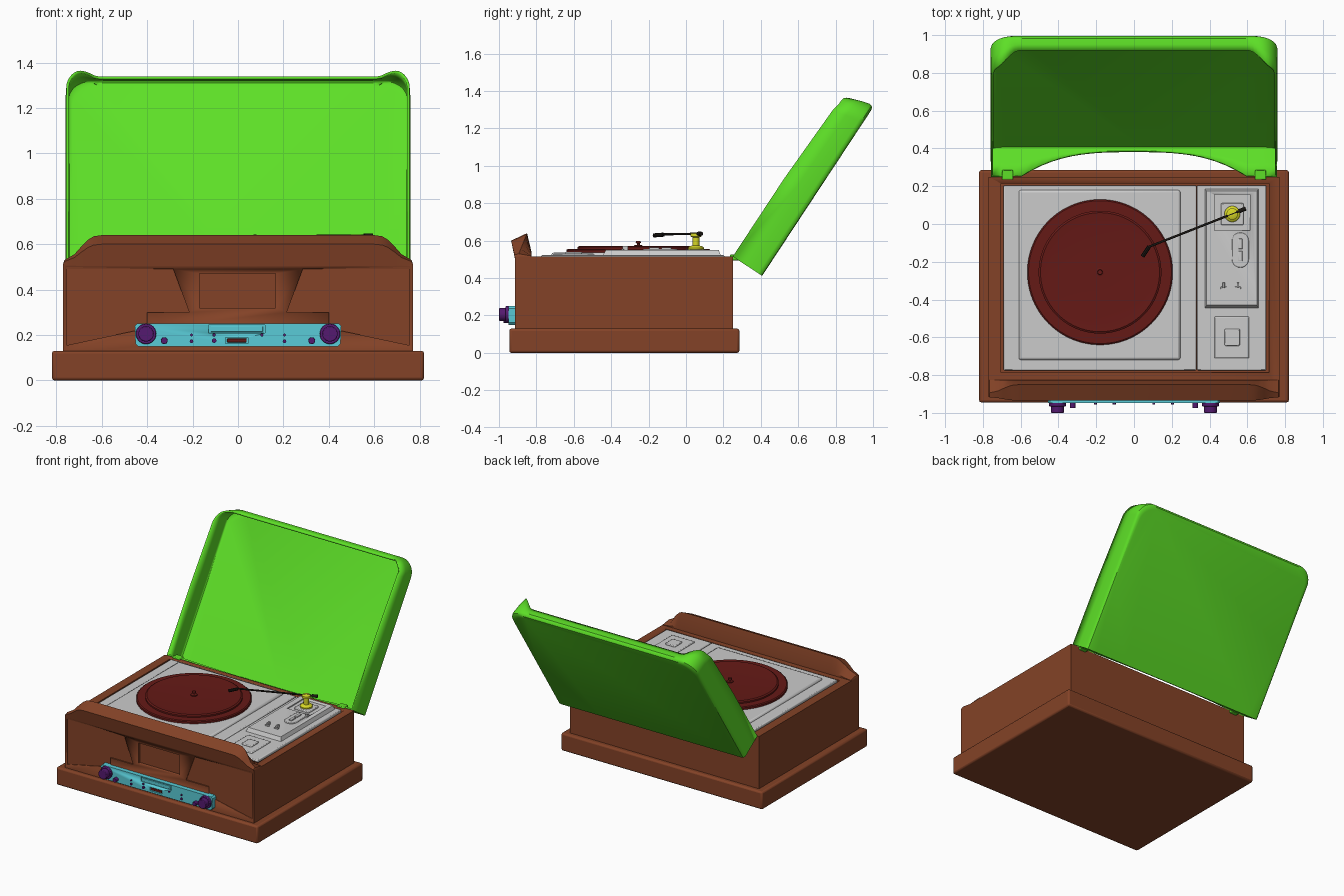
import bpy, bmesh
from math import sin, cos, pi, atan2, hypot
from mathutils import Vector, Matrix

if "Cube" in bpy.data.objects:
    bpy.data.objects.remove(bpy.data.objects["Cube"])


def material(name, rgb):
    m = bpy.data.materials.new(name)
    m.diffuse_color = (*rgb, 1)
    m.use_nodes = True
    m.node_tree.nodes["Principled BSDF"].inputs["Base Color"].default_value = m.diffuse_color
    return m


WOOD = material("wood", (0.23, 0.055, 0.02))
GREEN = material("lid_green", (0.11, 0.74, 0.02))
CYAN = material("panel_cyan", (0.1, 0.6, 0.68))
PURPLE = material("knob_purple", (0.09, 0.01, 0.16))
RED = material("platter_red", (0.13, 0.01, 0.008))
YELLOW = material("pivot_yellow", (0.68, 0.68, 0.02))
BLACK = material("arm_black", (0.01, 0.008, 0.006))


def finish(bm, name, mat=None, bevel=0, segs=2):
    bmesh.ops.recalc_face_normals(bm, faces=bm.faces)
    me = bpy.data.meshes.new(name)
    bm.to_mesh(me)
    bm.free()
    ob = bpy.data.objects.new(name, me)
    bpy.context.collection.objects.link(ob)
    if mat:
        me.materials.append(mat)
    if bevel:
        b = ob.modifiers.new("bevel", 'BEVEL')
        b.width, b.segments = bevel, segs
    bpy.ops.object.select_all(action='DESELECT')
    bpy.context.view_layer.objects.active = ob
    ob.select_set(True)
    bpy.ops.object.shade_smooth_by_angle(angle=0.6)
    return ob


def loft(name, rings, mat=None, bevel=0, caps=True, closed=True):
    bm = bmesh.new()
    vs = [[bm.verts.new(p) for p in r] for r in rings]
    n = len(rings[0])
    for a, b in zip(vs, vs[1:]):
        for i in range(n if closed else n - 1):
            j = (i + 1) % n
            bm.faces.new((a[i], a[j], b[j], b[i]))
    if caps:
        bm.faces.new(vs[0])
    bm.faces.new(vs[-1])
    return finish(bm, name, mat, bevel)


def box(name, x0, x1, y0, y1, z0, z1, mat=None, bevel=0.005):
    return loft(name, [[(x0, y0, z), (x1, y0, z), (x1, y1, z), (x0, y1, z)] for z in (z0, z1)], mat, bevel)


def prism(name, pts, y0, y1, mat=None, bevel=0):
    return loft(name, [[(x, y, z) for x, z in pts] for y in (y0, y1)], mat, bevel)


def rod(name, start, end, r, mat=None, segs=24, bevel=0):
    a, b = Vector(start), Vector(end)
    q = (b - a).to_track_quat('Z', 'Y')
    ring = [q @ Vector((r * cos(2 * pi * i / segs), r * sin(2 * pi * i / segs), 0)) for i in range(segs)]
    return loft(name, [[p + c for p in ring] for c in (a, b)], mat, bevel)


def lathe(name, prof, x, y, mat=None, segs=48):
    return loft(name, [[(x + r * cos(2 * pi * i / segs), y + r * sin(2 * pi * i / segs), z)
                        for i in range(segs)] for r, z in prof], mat)


def cut(ob, cutter):
    m = ob.modifiers.new("cut", 'BOOLEAN')
    m.object, m.operation, m.solver = cutter, 'DIFFERENCE', 'EXACT'
    bpy.context.view_layer.objects.active = ob
    bpy.ops.object.modifier_apply(modifier=m.name)
    bpy.data.objects.remove(cutter)


# Plinth and body with recessed front panels, window and deck well
box("plinth", -0.82, 0.82, -0.945, 0.285, 0, 0.13, WOOD, 0.012)
body = box("body", -0.77, 0.77, -0.915, 0.25, 0.12, 0.515, WOOD, 0)
cut(body, box("cutter", -0.705, 0.715, -0.785, 0.215, 0.49, 0.6, None, 0))
panel = [(0.755, 0.155), (0.755, 0.5), (0.285, 0.49), (0.215, 0.3), (0.40, 0.3), (0.40, 0.23)]
for s in (-1, 1):
    cut(body, prism("cutter", [(s * x, z) for x, z in panel], -1, -0.907))
cut(body, prism("cutter", [(-0.17, 0.32), (0.165, 0.32), (0.165, 0.47), (-0.17, 0.47)], -1, -0.897))

# Raised front lip, lofted along x
half = [(0.77, 0), (0.765, 0.12), (0.72, 0.33), (0.69, 0.6), (0.66, 0.84), (0.635, 0.96), (0.60, 1)]
stations = [(-x, t) for x, t in half] + half[::-1]
loft("front_lip", [[(x, -0.912, 0.49), (x, -0.915 - 0.02 * t, 0.513 + 0.087 * t),
                    (x, -0.90 + 0.05 * t, 0.515 + 0.125 * t), (x, -0.825, 0.515 + 0.02 * t),
                    (x, -0.825, 0.49)] for x, t in stations], WOOD)

# Control panel on the front
strip = prism("control_panel", [(-0.44, 0.15), (0.44, 0.15), (0.452, 0.163), (0.455, 0.238), (0.445, 0.25),
                                (-0.445, 0.25), (-0.455, 0.238), (-0.452, 0.163)], -0.948, -0.9, CYAN)
cut(strip, box("cutter", -0.13, 0.12, -1, -0.94, 0.209, 0.243, None, 0))
cut(strip, box("cutter", -0.055, 0.045, -1, -0.938, 0.163, 0.189, None, 0))
box("display_glass", -0.12, 0.11, -0.945, -0.93, 0.214, 0.238, CYAN, 0.002)
box("slot_insert", -0.048, 0.038, -0.944, -0.93, 0.168, 0.184, RED, 0.002)
for s in (-1, 1):
    rod("large_knob_collar", (s * 0.405, -0.94, 0.205), (s * 0.405, -0.965, 0.205), 0.045, PURPLE, 32, 0.004)
    rod("large_knob", (s * 0.405, -0.96, 0.205), (s * 0.405, -1.0, 0.205), 0.034, PURPLE, 32, 0.004)
    rod("small_knob", (s * 0.325, -0.94, 0.175), (s * 0.325, -0.975, 0.175), 0.015, PURPLE, 20, 0.002)
    for x, z, r in [(0.205, 0.2, 0.006), (0.205, 0.172, 0.008), (0.105, 0.2, 0.007)]:
        rod("button", (s * x, -0.94, z), (s * x, -0.956, z), r, PURPLE, 12)
rod("button", (-0.105, -0.94, 0.175), (-0.105, -0.956, 0.175), 0.01, PURPLE, 12)

# Deck plates
box("deck", -0.69, 0.33, -0.775, 0.205, 0.485, 0.522, None, 0.006)
box("deck_right", 0.334, 0.70, -0.775, 0.205, 0.485, 0.522, None, 0.006)
box("turntable_platform", -0.61, 0.245, -0.72, 0.18, 0.51, 0.536, None, 0.012)
module = loft("arm_module", [[(x0, y0, z), (x1, y0, z), (x1, y1, z), (x0, y1, z)] for x0, x1, y0, y1, z in
                             [(0.37, 0.665, -0.45, 0.19, 0.51), (0.385, 0.65, -0.43, 0.175, 0.549)]])
cut(module, box("cutter", 0.425, 0.615, -0.035, 0.155, 0.541, 0.6, None, 0))
box("arm_seat", 0.46, 0.58, -0.005, 0.11, 0.535, 0.553)
capsule = [(0.563 + 0.045 * cos(a), -0.138 + 0.048 * (1 if a < pi else -1) + 0.045 * sin(a))
           for a in [pi * i / 10 for i in range(10)] + [pi + 0.001 + pi * i / 10 for i in range(11)]]
loft("switch_plate", [[(x, y, z) for x, y in capsule] for z in (0.54, 0.556)], None, 0.003)
for y in (-0.17, -0.105):
    box("switch", 0.552, 0.574, y - 0.027, y + 0.027, 0.55, 0.564, None, 0.003)
for x in (0.475, 0.55):
    box("lever_base", x - 0.016, x + 0.016, -0.345, -0.332, 0.545, 0.556, None, 0.002)
    box("lever", x - 0.006, x + 0.006, -0.34, -0.31, 0.545, 0.572, None, 0.002)
box("button_frame", 0.425, 0.61, -0.71, -0.49, 0.515, 0.53)
box("square_button", 0.48, 0.56, -0.645, -0.555, 0.52, 0.54)

# Platter, record and spindle
PX, PY = -0.18, -0.255
lathe("platter", [(0.36, 0.53), (0.385, 0.535), (0.385, 0.55), (0.378, 0.555), (0.33, 0.555)], PX, PY, RED, 96)
lathe("record", [(0.325, 0.553), (0.325, 0.566), (0.315, 0.572), (0.27, 0.568), (0.05, 0.568)], PX, PY, RED, 96)
lathe("spindle", [(0.022, 0.565), (0.022, 0.575), (0.008, 0.578), (0.008, 0.585), (0.014, 0.588),
                  (0.012, 0.597)], PX, PY, RED, 24)

# Tonearm
TX, TY = 0.52, 0.053
lathe("arm_pivot", [(0.042, 0.55), (0.042, 0.562), (0.034, 0.57), (0.018, 0.574), (0.018, 0.618),
                    (0.03, 0.622), (0.03, 0.638), (0.024, 0.642)], TX, TY, YELLOW, 32)
rod("tonearm", (0.57, 0.073, 0.637), (0.075, -0.122, 0.634), 0.006, BLACK, 12)
rod("counterweight", (0.555, 0.067, 0.637), (0.592, 0.082, 0.637), 0.011, BLACK, 16)
rod("headshell", (0.08, -0.12, 0.632), (0.045, -0.172, 0.628), 0.011, BLACK, 8)


# Open lid: shell in lid space (x across, u from hinge to front edge, v depth), then tilted
def lid_point(x, u, v):
    return (x, 0.25 + 0.55 * u + 0.835 * v, 0.515 + 0.835 * u - 0.55 * v)


def outline(dx, du, r=0.11):
    w, l = 0.76 - dx, 1.085 - du
    right = [(w, 0), (w, 0.5)] + [(w - r + r * cos(a), l - r + r * sin(a))
                                  for a in [pi / 2 * i / 10 for i in range(11)]]
    right += [(x, l) for x in (0.63, 0.61, 0.59)]
    edge = [(-w + 2 * w * i / 28, 0) for i in range(1, 28)]
    return right + [(-x, u) for x, u in right[::-1]] + edge


def rim(x, u):
    x = abs(x)
    if u > 0.9:
        t = min(1, max(0, (0.735 - x) / 0.13))
        return 0.025 * min(1, (u - 0.9) / 0.12) + 0.08 * t * t * (3 - 2 * t)
    if u < 0.01:
        return max(0, 0.156 - 0.12 * (x / 0.55) ** 3)
    return 0


base = outline(0, 0)
rings = []
for dx, du, k, v in [(0.004, 0.03, 0, 0), (0.002, 0.012, 0.5, 0), (0, 0, 1, 0.162),
                     (0.003, 0.003, 1, 0.176), (0.012, 0.012, 1, 0.185), (0.03, 0.03, 1, 0.188)]:
    rings.append([lid_point(x, u, v if k == 1 else rim(*b) * (1 - k) + 0.162 * k)
                  for (x, u), b in zip(outline(dx, du), base)])
lid = loft("lid", rings, GREEN, caps=False)
shell = lid.modifiers.new("shell", 'SOLIDIFY')
shell.thickness, shell.offset = 0.012, -1
for s in (-1, 1):
    box("lid_hinge", s * 0.67 - 0.03, s * 0.67 + 0.03, 0.235, 0.285, 0.495, 0.525, GREEN)
